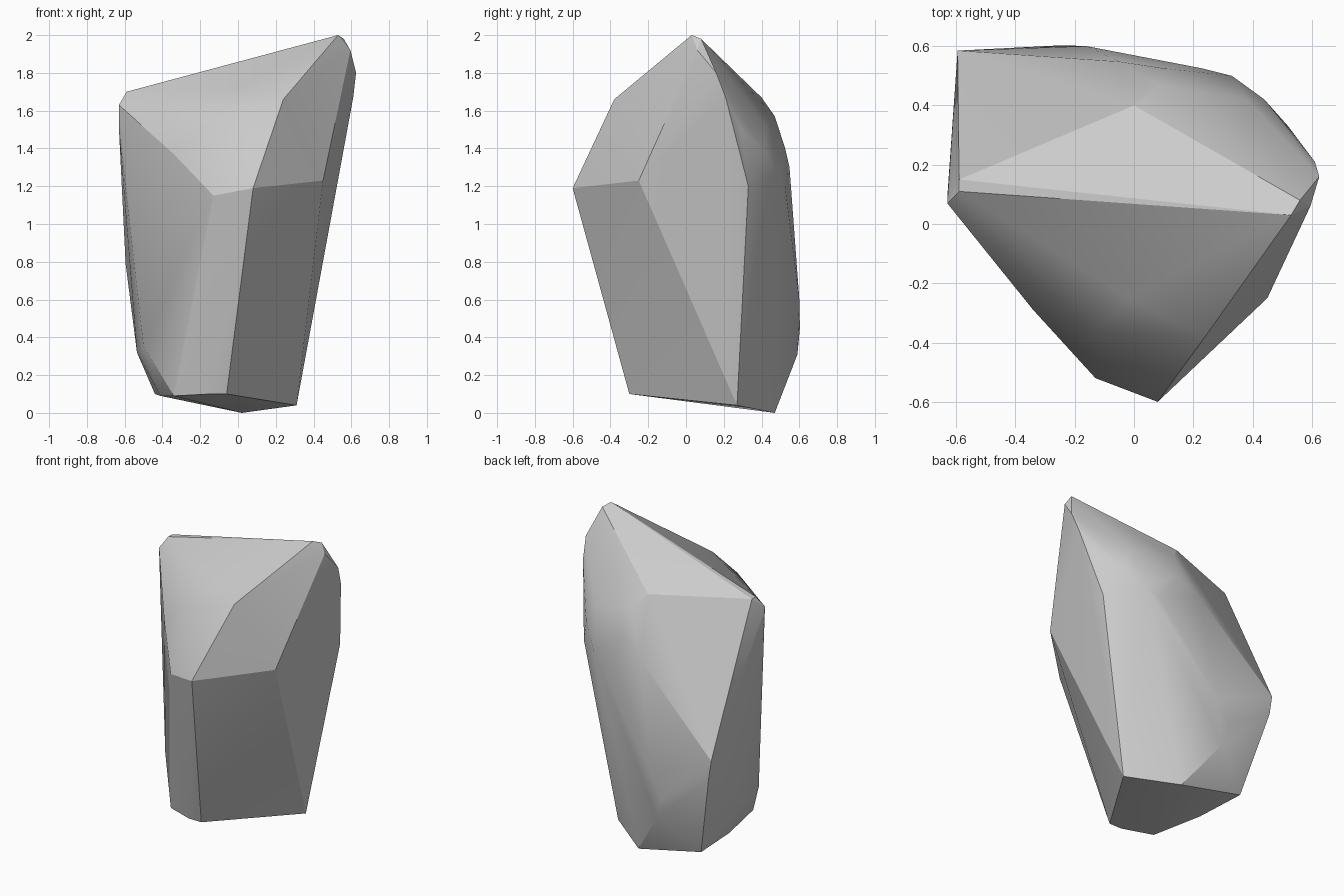
import bpy, bmesh
from math import radians

if "Cube" in bpy.data.objects:
    bpy.data.objects.remove(bpy.data.objects["Cube"])

# corner points of the rock, grouped by region
base = [(.31, .27, .04), (.02, .47, 0), (-.44, .47, .1), (-.41, .13, .09),
        (-.34, -.22, .09), (-.15, -.3, .1), (-.06, -.3, .1)]
left_side = [(-.5, -.05, .35), (-.535, .2, .32), (-.595, .585, .79), (-.575, .585, .66),
             (-.63, .09, 1.5), (-.63, .07, 1.63), (-.59, .11, 1.7), (-.59, .15, 1.7)]
front = [(.08, -.6, 1.19), (-.13, -.52, 1.15), (.24, -.38, 1.66), (.45, -.25, 1.23),
         (-.34, -.29, 1.37), (-.12, -.37, 1.55), (-.02, -.25, 1.71)]
peak = [(.53, .03, 2), (.56, .08, 1.98), (.595, .06, 1.92), (.625, .16, 1.8),
        (.61, .21, 1.67), (.52, .33, 1.2), (.55, .29, 1.5)]
back = [(-.2, .59, .31), (-.24, .603, .45), (-.16, .6, .6), (.23, .525, 1.2),
        (.33, .5, 1.25), (.44, .42, 1.38), (.38, .42, 1.52), (.1, .525, 1.4),
        (.08, .47, 1.57), (0, .4, 1.67), (-.05, .548, 1.3)]

# rock: convex hull of all the corners
bm = bmesh.new()
for co in base + left_side + front + peak + back:
    bm.verts.new(co)
hull = bmesh.ops.convex_hull(bm, input=bm.verts[:])
loose = {v for v in hull["geom_interior"] + hull["geom_unused"]
         if isinstance(v, bmesh.types.BMVert)}
bmesh.ops.delete(bm, geom=list(loose), context='VERTS')
bmesh.ops.recalc_face_normals(bm, faces=bm.faces[:])
mesh = bpy.data.meshes.new("rock")
bm.to_mesh(mesh)
bm.free()
rock = bpy.data.objects.new("rock", mesh)
bpy.context.collection.objects.link(rock)

# soft facets with crisp main ridges
bpy.context.view_layer.objects.active = rock
rock.select_set(True)
bpy.ops.object.shade_smooth_by_angle(angle=radians(22))
